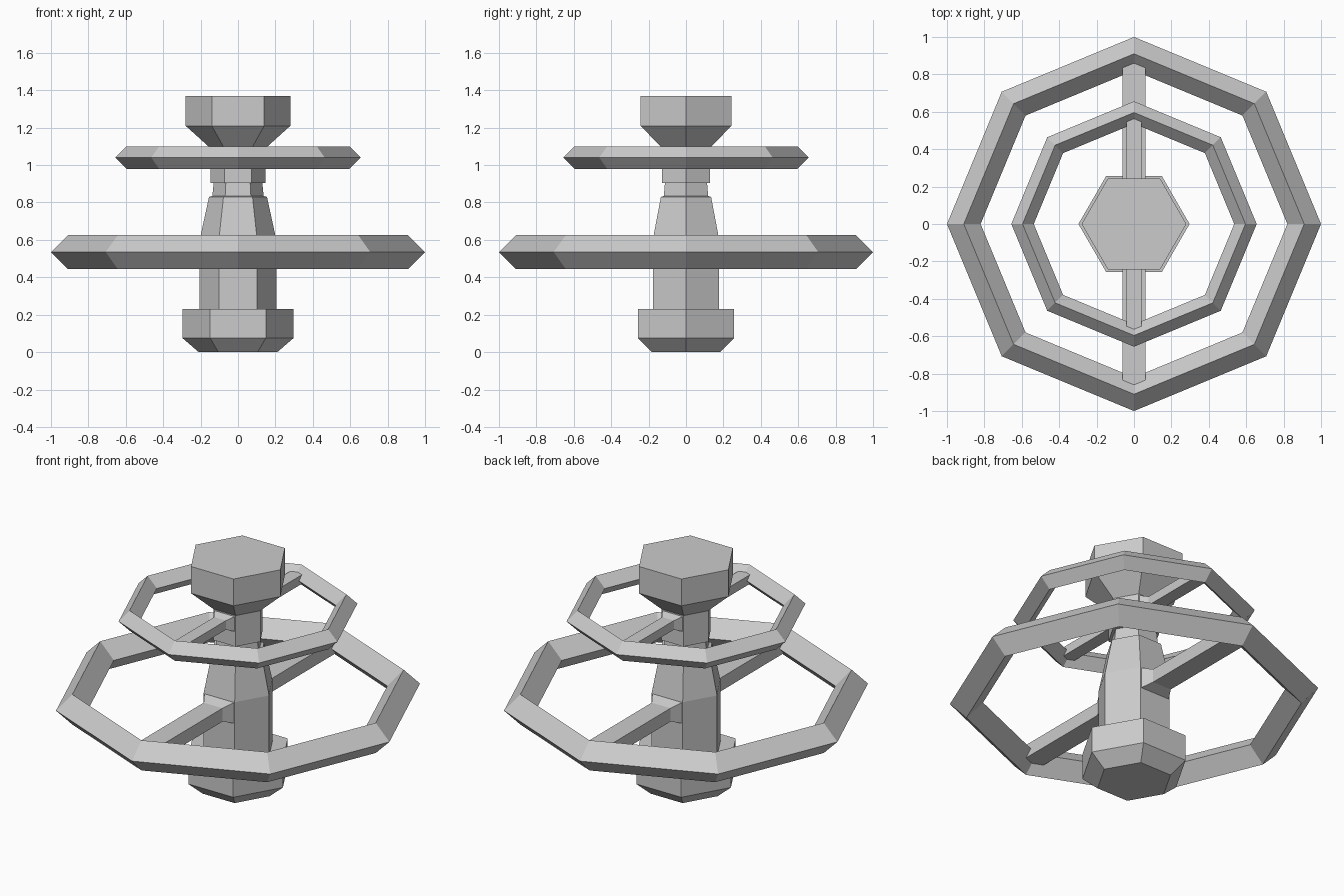
import bpy
import math

if "Cube" in bpy.data.objects:
    bpy.data.objects.remove(bpy.data.objects["Cube"])


def make_mesh(name, verts, faces):
    mesh = bpy.data.meshes.new(name)
    mesh.from_pydata(verts, [], faces)
    obj = bpy.data.objects.new(name, mesh)
    bpy.context.collection.objects.link(obj)
    return obj


def loft(name, rings):
    """Skin equal-length vertex rings into a capped solid."""
    n = len(rings[0])
    verts = [v for ring in rings for v in ring]
    faces = [(i * n + j, i * n + (j + 1) % n, (i + 1) * n + (j + 1) % n, (i + 1) * n + j)
             for i in range(len(rings) - 1) for j in range(n)]
    faces.append(tuple(reversed(range(n))))
    faces.append(tuple(range(len(verts) - n, len(verts))))
    return make_mesh(name, verts, faces)


def hexagon(r, z):
    return [(r * math.cos(math.radians(60 * k)), r * math.sin(math.radians(60 * k)), z)
            for k in range(6)]


def wheel(name, z, major, minor):
    """Eight-sided ring with a diamond cross-section."""
    bpy.ops.mesh.primitive_torus_add(major_segments=8, minor_segments=4, major_radius=major,
                                     minor_radius=minor, location=(0, 0, z))
    bpy.context.object.name = name


def spoke(name, side, sections):
    """Square spoke along y; sections are (y, half width, low z, high z)."""
    rings = []
    for y, w, lo, hi in sections:
        rings.append([(side * -w, side * y, lo), (side * -w, side * y, hi),
                      (side * w, side * y, hi), (side * w, side * y, lo)])
    loft(name, rings)


# Central hexagonal column: foot, stem, taper, neck, collar and flared head
profile = [(0.21, 0), (0.297, 0.075), (0.297, 0.23), (0.205, 0.23), (0.205, 0.60),
           (0.155, 0.83), (0.137, 0.835), (0.13, 0.905), (0.147, 0.905),
           (0.147, 1.09), (0.28, 1.21), (0.28, 1.37)]
loft("column", [hexagon(r, z) for r, z in profile])

# Large lower ring and small upper ring
wheel("lower_ring", 0.535, 0.91, 0.09)
wheel("upper_ring", 1.04, 0.596, 0.06)

# Front and back spokes, flared where they meet the column
for side, label in ((-1, "front"), (1, "back")):
    spoke(label + "_lower_spoke", side,
          [(0.17, 0.102, 0.47, 0.60), (0.235, 0.062, 0.495, 0.575), (0.91, 0.062, 0.495, 0.575)])
    spoke(label + "_upper_spoke", side,
          [(0.12, 0.072, 0.99, 1.085), (0.17, 0.039, 1.013, 1.067), (0.595, 0.039, 1.013, 1.067)])
